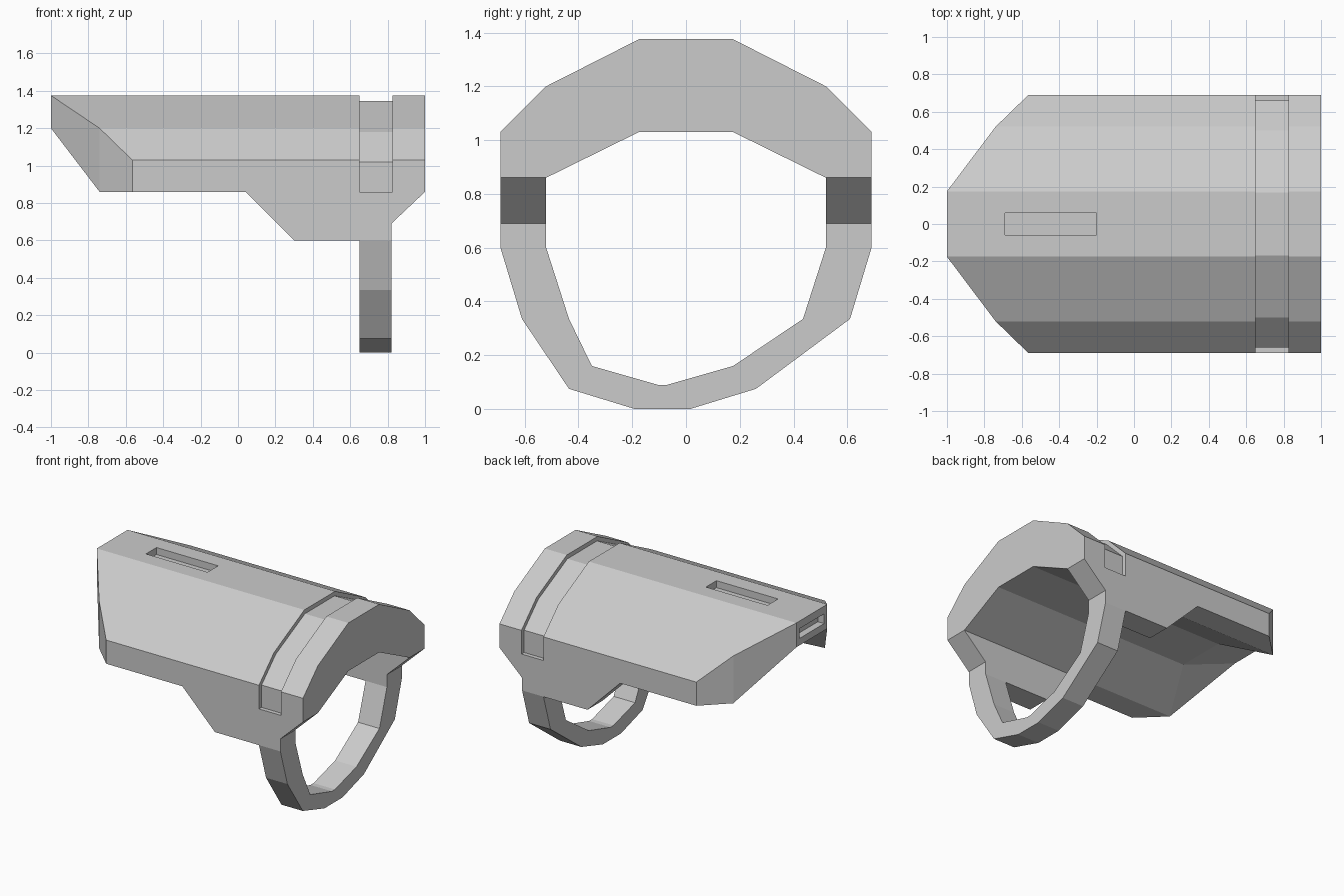
import bpy, bmesh
from mathutils import Vector

if "Cube" in bpy.data.objects:
    bpy.data.objects.remove(bpy.data.objects["Cube"])

grey = bpy.data.materials.new("plain grey")
grey.use_nodes = True
colour = (0.6, 0.6, 0.6, 1)
grey.diffuse_color = colour
grey.node_tree.nodes["Principled BSDF"].inputs["Base Color"].default_value = colour


def finish(name, bm):
    bmesh.ops.recalc_face_normals(bm, faces=bm.faces)
    mesh = bpy.data.meshes.new(name)
    bm.to_mesh(mesh)
    bm.free()
    mesh.materials.append(grey)
    obj = bpy.data.objects.new(name, mesh)
    bpy.context.collection.objects.link(obj)
    return obj


def prism(name, profile, axis, start, end):
    """Extrude a closed profile along x (profile is y, z) or y (profile is x, z)."""
    bm = bmesh.new()
    place = (lambda a, b, t: (t, a, b)) if axis == "x" else (lambda a, b, t: (a, t, b))
    low = [bm.verts.new(place(a, b, start)) for a, b in profile]
    face = bm.faces.new(low)
    new = bmesh.ops.extrude_face_region(bm, geom=[face])["geom"]
    bmesh.ops.translate(bm, vec=Vector(place(0, 0, end - start)),
                        verts=[g for g in new if isinstance(g, bmesh.types.BMVert)])
    return finish(name, bm)


def box(name, x, y, z):
    return prism(name, [(x[0], z[0]), (x[1], z[0]), (x[1], z[1]), (x[0], z[1])], "y", *y)


def mirrored(half):
    return half + [(-y, z) for y, z in reversed(half)]


# Arched cover: matching front and back outlines joined by strips
outer = mirrored([(.69, .86), (.69, 1.03), (.52, 1.20), (.175, 1.375)])
inner = mirrored([(.52, .86), (.175, 1.03)])[::-1]
arch = outer + inner
nose_x = {.69: -.565, .52: -.74, .175: -1}
bm = bmesh.new()
rear = [bm.verts.new((1, y, z)) for y, z in arch]
nose = [bm.verts.new((-.565 if (abs(y), z) == (.175, 1.03) else nose_x[abs(y)], y, z))
        for y, z in arch]
bm.faces.new(rear)
for i in range(len(arch)):
    j = (i + 1) % len(arch)
    bm.faces.new((rear[i], rear[j], nose[j], nose[i]))

# Bevelled nose: blunt tip, slanting cheeks and rising underside
tip = [bm.verts.new((-1, y, 1.20)) for y in (.175, -.175)]
a, b, c, d, e, f, g, h, low_l, roof_l, roof_r, low_r = nose
bm.faces.new((d, e, tip[1], tip[0]))
for lip, peak, mid, side, foot, low, roof in (
        (tip[0], d, c, b, a, low_r, roof_r), (tip[1], e, f, g, h, low_l, roof_l)):
    bm.faces.new((mid, side, foot, low))
    bm.faces.new((peak, mid, low, lip))
    bm.faces.new((low, roof, lip))
bm.faces.new((roof_l, roof_r, tip[0], tip[1]))
cover = finish("arched_cover", bm)

# Side walls below the arch
wall = [(.04, .86), (.30, .60), (.82, .60), (.82, .69), (1, .86)]
additions = [prism("side_wall", wall, "y", s * .52, s * .69) for s in (-1, 1)]

# Shallow groove across the cover, and the two recessed slots
groove_floor = mirrored([(.66, .86), (.66, 1.02), (.50, 1.18), (.168, 1.345)])
clearance = mirrored([(.9, .86), (.9, 1.6)])
cutters = [
    prism("groove_cutter", groove_floor + clearance[::-1], "x", .65, .825),
    box("top_slot_cutter", (-.69, -.20), (-.06, .06), (1.325, 1.5)),
    box("tip_slot_cutter", (-1.1, -.95), (-.14, .14), (1.25, 1.32)),
]
for tool in additions + cutters:
    mod = cover.modifiers.new(tool.name, "BOOLEAN")
    mod.operation = "UNION" if tool in additions else "DIFFERENCE"
    mod.solver = "EXACT"
    mod.object = tool
    tool.hide_render = True
depsgraph = bpy.context.evaluated_depsgraph_get()
cover_mesh = bpy.data.meshes.new_from_object(cover.evaluated_get(depsgraph))
cover.modifiers.clear()
cover.data = cover_mesh
for tool in additions + cutters:
    bpy.data.objects.remove(tool)

# Lopsided band hanging under the side walls
band_outer = [(-.69, .60), (-.61, .335), (-.435, .075), (-.19, 0),
              (.015, 0), (.26, .075), (.61, .335), (.69, .60)]
band_inner = [(-.52, .60), (-.435, .335), (-.35, .16), (-.105, .09),
              (-.07, .09), (.175, .16), (.435, .335), (.52, .60)]
prism("lower_band", band_outer + band_inner[::-1], "x", .65, .82)
